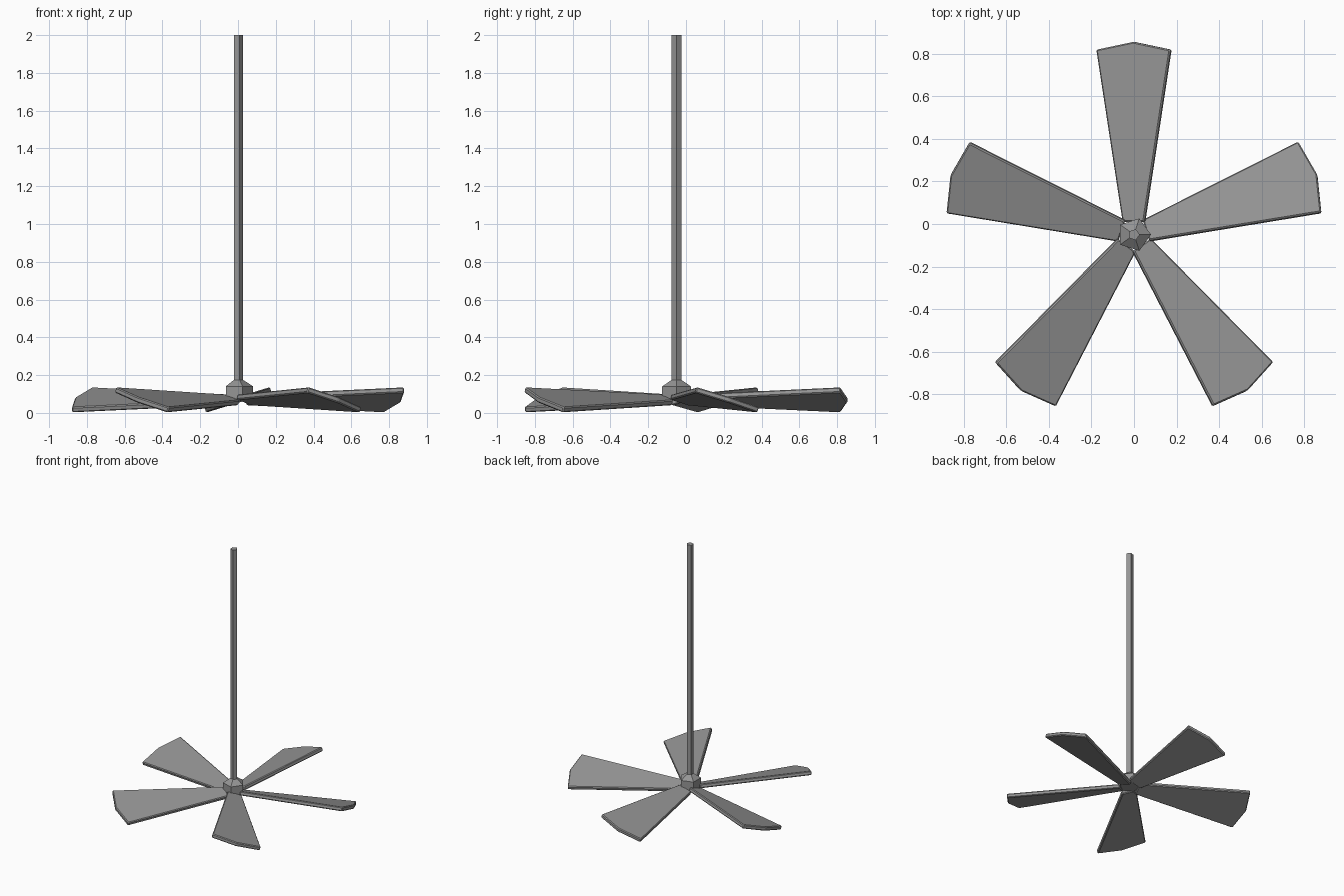
import bpy
import bmesh
import math
from mathutils import Matrix, Vector

default = bpy.data.objects.get("Cube")
if default:
    bpy.data.objects.remove(default, do_unlink=True)

CENTRE = Vector((0, -0.05, 0))
SIDES = 5

# Material
metal = bpy.data.materials.new("grey metal")
metal.use_nodes = True
GREY = (0.3, 0.3, 0.3, 1)
metal.diffuse_color = GREY
metal.node_tree.nodes["Principled BSDF"].inputs["Base Color"].default_value = GREY


def finish(name, bm):
    bmesh.ops.recalc_face_normals(bm, faces=bm.faces[:])
    mesh = bpy.data.meshes.new(name)
    bm.to_mesh(mesh)
    bm.free()
    mesh.materials.append(metal)
    obj = bpy.data.objects.new(name, mesh)
    bpy.context.collection.objects.link(obj)
    return obj


def stacked_rings(name, profile):
    """Five-sided solid through (radius, height) rings."""
    bm = bmesh.new()
    rings = []
    for radius, z in profile:
        angles = [math.tau * i / SIDES for i in range(SIDES)]
        rings.append([bm.verts.new(CENTRE + Vector((radius * math.cos(a), radius * math.sin(a), z)))
                      for a in angles])
    for low, high in zip(rings, rings[1:]):
        for i in range(SIDES):
            j = (i + 1) % SIDES
            bm.faces.new((low[i], low[j], high[j], high[i]))
    bm.faces.new(rings[0])
    bm.faces.new(rings[-1])
    return finish(name, bm)


# Rod and hub
stacked_rings("rod", [(0.027, 0.15), (0.027, 2.0)])
stacked_rings("hub", [(0.08, 0.065), (0.08, 0.14), (0.027, 0.175)])

# Blades: pointed paddle outline, thickened, pitched and spun about the hub
OUTLINE = [(-0.053, 0.06), (0.053, 0.06), (0.182, 0.868), (0, 0.905), (-0.182, 0.868)]
THICK = 0.03
PITCH = math.radians(-17)
for n in range(SIDES):
    bm = bmesh.new()
    base = bm.faces.new([bm.verts.new((x, y, -THICK / 2)) for x, y in OUTLINE])
    top = bmesh.ops.extrude_face_region(bm, geom=[base])["geom"]
    bmesh.ops.translate(bm, verts=[v for v in top if isinstance(v, bmesh.types.BMVert)],
                        vec=(0, 0, THICK))
    bmesh.ops.recalc_face_normals(bm, faces=bm.faces[:])
    bmesh.ops.bevel(bm, geom=bm.edges[:], offset=0.006, segments=1, affect='EDGES')
    place = (Matrix.Translation(CENTRE + Vector((0, 0, 0.069)))
             @ Matrix.Rotation(math.tau * n / SIDES, 4, 'Z')
             @ Matrix.Rotation(PITCH, 4, 'Y'))
    bmesh.ops.transform(bm, matrix=place, verts=bm.verts[:])
    finish(f"blade_{n + 1}", bm)
